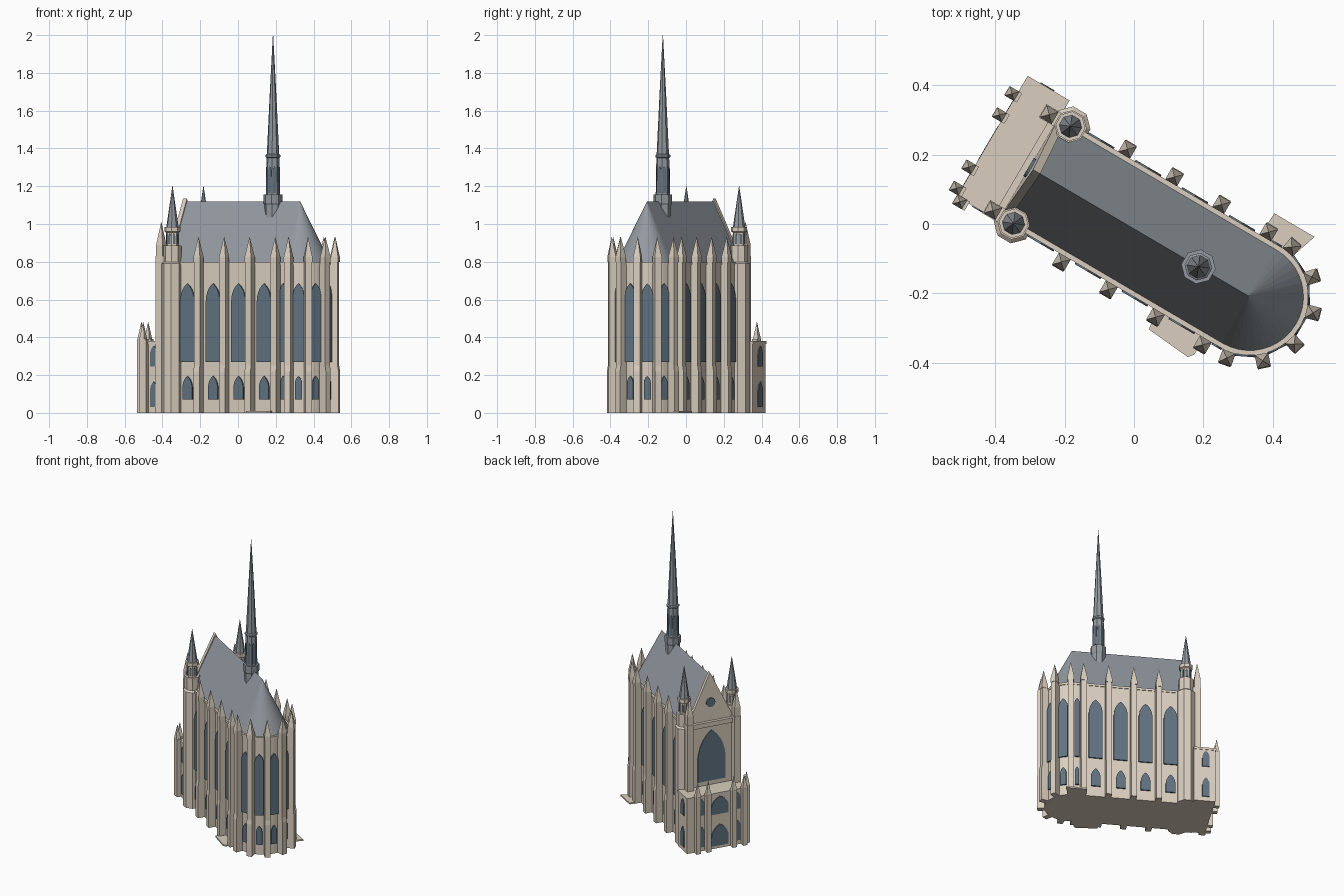
import bpy, bmesh
from math import sin, cos, pi, radians
from mathutils import Matrix, Vector

if "Cube" in bpy.data.objects:
    bpy.data.objects.remove(bpy.data.objects["Cube"])

def material(name, rgb):
    m = bpy.data.materials.new(name)
    m.diffuse_color = (*rgb, 1)
    m.use_nodes = True
    m.node_tree.nodes["Principled BSDF"].inputs["Base Color"].default_value = m.diffuse_color
    return m

STONE = material("stone", (0.70, 0.62, 0.52))
SLATE = material("slate", (0.29, 0.32, 0.35))
GLASS = material("glass", (0.12, 0.17, 0.22))

# The plan is drawn with the nave along +x, then turned as a whole
PLAN = Matrix.Rotation(radians(-30.4), 4, 'Z') @ Matrix.Translation((0, -0.012, 0))
R, ROOF_R, APSE = 0.168, 0.155, 0.393
WEST, TOP = -0.35, 0.80

class Part:
    """Collects repeated solids into one named object."""
    def __init__(self, name, mat):
        self.name, self.mat, self.bm = name, mat, bmesh.new()

    def loft(self, rings, place=Matrix()):
        vs = [[self.bm.verts.new(place @ Vector(p)) for p in ring] for ring in rings]
        n = len(vs[0])
        for a, b in zip(vs, vs[1:]):
            for i in range(n):
                j = (i + 1) % n
                self.bm.faces.new((a[i], a[j], b[j], b[i]))
        self.bm.faces.new(vs[0][::-1])
        self.bm.faces.new(vs[-1])

    def prism(self, pts, z0, z1, place=Matrix()):
        self.loft([[(x, y, z) for x, y in pts] for z in (z0, z1)], place)

    def turned(self, profile, n, x, y, rot=0.0, place=Matrix()):
        self.loft([[(x + r * cos(rot + 2 * pi * i / n), y + r * sin(rot + 2 * pi * i / n), z)
                    for i in range(n)] for r, z in profile], place)

    def side_profile(self, pts, width, place):
        """Outline in (outward, z), extruded sideways."""
        self.loft([[(o, w, z) for o, z in pts] for w in (-width / 2, width / 2)], place)

    def panel(self, pts, place, depth=0.006):
        """Outline in (sideways, z), laid on a wall."""
        self.loft([[(o, w, z) for w, z in pts] for o in (-depth, depth)], place)

    def done(self):
        bmesh.ops.remove_doubles(self.bm, verts=self.bm.verts, dist=1e-5)
        bmesh.ops.recalc_face_normals(self.bm, faces=self.bm.faces)
        me = bpy.data.meshes.new(self.name)
        self.bm.to_mesh(me)
        self.bm.free()
        me.materials.append(self.mat)
        me.transform(PLAN)
        ob = bpy.data.objects.new(self.name, me)
        bpy.context.collection.objects.link(ob)

def at(x, y, deg):
    """Frame on a wall whose outward direction is deg."""
    return Matrix.Translation((x, y, 0)) @ Matrix.Rotation(radians(deg), 4, 'Z')

def apse_at(deg, r=R):
    a = radians(deg)
    return at(APSE + r * cos(a), r * sin(a), deg)

def footprint(r, west):
    arc = [(APSE + r * cos(a), r * sin(a)) for a in (pi * (i / 20 - 0.5) for i in range(21))]
    return [(west, -r)] + arc + [(west, r)]

def lancet(w, z0, z1):
    h = min(w * 1.1, (z1 - z0) * 0.6)
    right = [(-w / 2 + w * cos(a), z1 - h + h * sin(a) / sin(pi / 3))
             for a in (pi / 3 * i / 5 for i in range(6))]
    return [(-w / 2, z0), (w / 2, z0)] + right + [(-x, z) for x, z in right[-2::-1]]

def box(x0, x1, y0, y1):
    return [(x0, y0), (x1, y0), (x1, y1), (x0, y1)]

# Chapel walls with cornice
walls = Part("chapel_walls", STONE)
walls.prism(footprint(R - 0.003, WEST), 0, TOP - 0.015)
walls.prism(footprint(R + 0.001, WEST), TOP - 0.015, TOP)
walls.done()

# Roof: ridge with a rounded apse end
roof = Part("main_roof", SLATE)
base = [roof.bm.verts.new((x, y, TOP)) for x, y in footprint(ROOF_R, -0.325)]
w, e = (roof.bm.verts.new((x, 0, 1.12)) for x in (-0.315, APSE - 0.06 + 0.055))
roof.bm.faces.new((base[0], base[1], e, w))
for a, b in zip(base[1:-2], base[2:-1]):
    roof.bm.faces.new((a, b, e))
roof.bm.faces.new((base[-2], base[-1], w, e))
roof.bm.faces.new((base[-1], base[0], w))
roof.bm.faces.new(base[::-1])
roof.done()

# West gable, leaning back slightly towards the ridge
gable = Part("west_gable", STONE)
gable.loft([[(x, -0.16, TOP), (x, 0.16, TOP), (x + 0.012, 0, 1.135)] for x in (-0.342, -0.318)])
gable.prism(box(WEST - 0.012, -0.33, -0.16, 0.16), TOP - 0.02, TOP + 0.012)
gable.done()

# Buttresses and pinnacles around nave and apse
places = [at(s, side * R, side * 90) for side in (-1, 1) for s in (-0.125, 0.032, 0.189, 0.346)]
places += [apse_at(d) for d in (-80, -48, -16, 16, 48, 80)]
buttresses = Part("buttresses", STONE)
pinnacles = Part("pinnacles", STONE)
OUTLINE = [(-0.02, 0), (0.042, 0), (0.042, 0.22), (0.037, 0.25), (0.037, 0.80), (-0.02, 0.80)]
for p in places:
    buttresses.side_profile(OUTLINE, 0.036, p)
    pinnacles.turned([(0.028, 0.80), (0.028, 0.825), (0.001, 0.93)], 4, 0.02, 0, pi / 4, p)
# West front corner buttresses
for t in (-0.16, 0.16):
    buttresses.prism(box(-0.392, -0.34, t - 0.022, t + 0.022), 0, 0.83)
    pinnacles.turned([(0.028, 0.83), (0.028, 0.89), (0.001, 1.01)], 4, -0.37, t, pi / 4)
buttresses.done()
pinnacles.done()

# Windows, two storeys
windows = Part("windows", GLASS)
for side in (-1, 1):
    for s in (-0.203, -0.046, 0.11, 0.267):
        p = at(s, side * R, side * 90)
        windows.panel(lancet(0.086, 0.27, 0.685), p)
        windows.panel(lancet(0.06, 0.07, 0.195), p)
    p = at(0.384, side * R, side * 90)
    windows.panel(lancet(0.032, 0.27, 0.685), p)
    windows.panel(lancet(0.026, 0.07, 0.195), p)
for d in (-64, -32, 0, 32, 64):
    windows.panel(lancet(0.058, 0.27, 0.685), apse_at(d, R - 0.001))
    windows.panel(lancet(0.038, 0.07, 0.195), apse_at(d, R - 0.001))
# Great west window and round gable light
windows.panel(lancet(0.19, 0.41, 0.755), at(WEST, 0, 180))
windows.panel([(0.03 * cos(a), 0.935 + 0.03 * sin(a)) for a in (pi * i / 8 for i in range(16))],
              at(-0.339, 0, 180))
windows.done()

# Two stair turrets with slate caps
turrets = Part("stair_turrets", STONE)
caps = Part("turret_caps", SLATE)
slits = Part("turret_openings", GLASS)
for t in (-0.162, 0.162):
    turrets.turned([(0.058, 0), (0.058, 0.79), (0.047, 0.80), (0.047, 0.885)], 8, -0.30, t, pi / 8)
    turrets.turned([(0.034, 0.88), (0.034, 0.955), (0.043, 0.96), (0.043, 0.985), (0.036, 0.985)],
                   8, -0.30, t, pi / 8)
    caps.turned([(0.035, 0.97), (0.001, 1.20)], 8, -0.30, t, pi / 8)
    for k in range(8):
        a = k * pi / 4
        slits.panel(lancet(0.013, 0.895, 0.95),
                    at(-0.30 + 0.0315 * cos(a), t + 0.0315 * sin(a), k * 45), 0.002)
for part in (turrets, caps, slits):
    part.done()

# Fleche on the ridge
spire = Part("spire", SLATE)
SX = 0.222
spire.turned([(0.045, 1.03), (0.045, 1.10), (0.050, 1.11), (0.050, 1.155), (0.038, 1.155),
              (0.036, 1.30), (0.034, 1.35), (0.040, 1.355), (0.040, 1.365), (0.033, 1.37),
              (0.018, 1.68), (0.001, 2.0)], 8, SX, 0, pi / 8)
spire.done()
lights = Part("spire_openings", GLASS)
for k in range(8):
    a = k * pi / 4
    lights.panel(lancet(0.018, 1.165, 1.305),
                 at(SX + 0.034 * cos(a), 0.034 * sin(a), k * 45), 0.002)
lights.done()

# West porch with its small buttresses
porch = Part("west_porch", STONE)
porch.prism(box(-0.475, -0.34, -0.175, 0.222), 0, 0.365)
porch.prism(box(-0.480, -0.34, -0.178, 0.225), 0.365, 0.38)
posts = [(-0.493, t) for t in (-0.158, -0.087, 0.087, 0.158)] + [(-0.465, -0.187)]
for x, y in posts:
    porch.prism(box(x - 0.017, x + 0.025, y - 0.015, y + 0.015), 0, 0.39)
    porch.turned([(0.022, 0.39), (0.001, 0.48)], 4, x, y, pi / 4)
porch.done()

# Porch openings
openings = Part("porch_openings", GLASS)
for z0, z1 in ((0.02, 0.165), (0.235, 0.355)):
    openings.panel(lancet(0.115, z0, z1), at(-0.475, 0, 180))
    for t in (-0.122, 0.122):
        openings.panel(lancet(0.034, z0 + 0.01, z1), at(-0.475, t, 180))
    openings.panel(lancet(0.045, z0 + 0.01, z1), at(-0.415, 0.222, 90))
    openings.panel(lancet(0.045, z0 + 0.01, z1), at(-0.405, -0.175, -90))
openings.done()

# Thin ground slabs beside the choir
slabs = Part("ground_slabs", STONE)
slabs.prism([(0.33, 0.16), (0.44, 0.16), (0.467, 0.243), (0.333, 0.243)], 0, 0.01)
slabs.prism([(0.185, -0.16), (0.34, -0.16), (0.34, -0.225), (0.327, -0.24), (0.19, -0.228)], 0, 0.01)
slabs.done()
